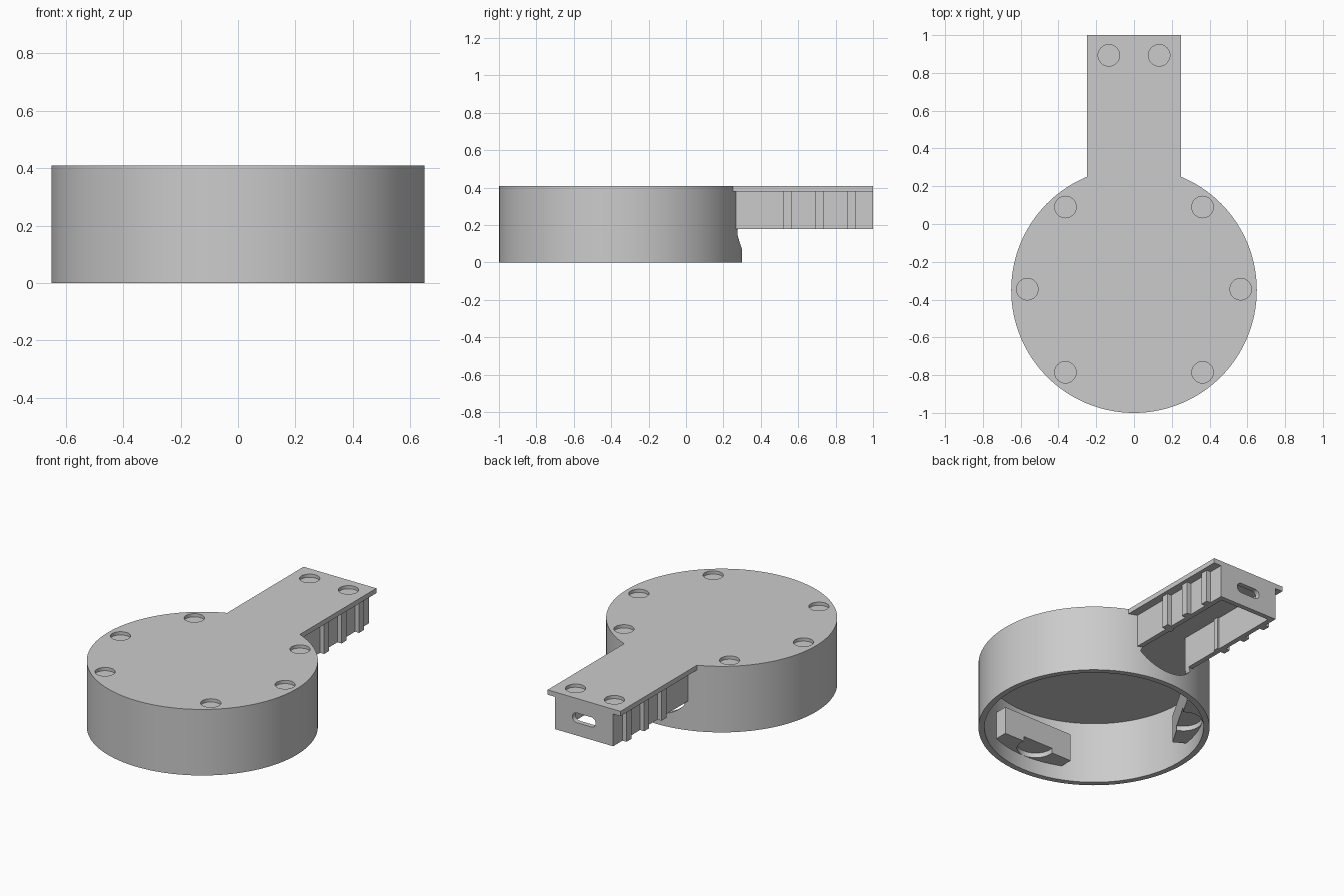
import bpy
import math
from mathutils import Matrix, Vector

if "Cube" in bpy.data.objects:
    bpy.data.objects.remove(bpy.data.objects["Cube"])

grey = bpy.data.materials.new("light grey plastic")
grey.use_nodes = True
COLOUR = (0.6, 0.6, 0.6, 1)
grey.diffuse_color = COLOUR
grey.node_tree.nodes["Principled BSDF"].inputs["Base Color"].default_value = COLOUR

CY = -0.35            # centre of the round body
R, R_IN = 0.65, 0.616
TOP, CEIL, LOW = 0.41, 0.38, 0.18


def prism(name, outline, depth, place):
    """Extrude a flat outline by depth; place maps (u, v, w) to a position."""
    n = len(outline)
    verts = [place(u, v, w) for w in (0, depth) for u, v in outline]
    faces = [tuple(range(n))[::-1], tuple(range(n, 2 * n))]
    faces += [(i, (i + 1) % n, n + (i + 1) % n, n + i) for i in range(n)]
    mesh = bpy.data.meshes.new(name)
    mesh.from_pydata(verts, [], faces)
    obj = bpy.data.objects.new(name, mesh)
    bpy.context.collection.objects.link(obj)
    mesh.materials.append(grey)
    bpy.context.view_layer.objects.active = obj
    bpy.ops.object.mode_set(mode="EDIT")
    bpy.ops.mesh.select_all(action="SELECT")
    bpy.ops.mesh.normals_make_consistent(inside=False)
    bpy.ops.object.mode_set(mode="OBJECT")
    return obj


def arc(r, a0, a1, n, cu=0, cv=0):
    angles = [math.radians(a0 + (a1 - a0) * i / n) for i in range(n + 1)]
    return [(cu + r * math.cos(a), cv + r * math.sin(a)) for a in angles]


def box(name, x0, x1, y0, y1, z0, z1):
    return prism(name, [(x0, y0), (x1, y0), (x1, y1), (x0, y1)], z1 - z0,
                 lambda u, v, w: (u, v, z0 + w))


def disc(name, x, y, r, z0, z1, n=96):
    return prism(name, arc(r, 0, 360, n, x, y)[:-1], z1 - z0,
                 lambda u, v, w: (u, v, z0 + w))


def combine(target, other, operation):
    mod = target.modifiers.new("join", "BOOLEAN")
    mod.operation, mod.object, mod.solver = operation, other, "EXACT"
    bpy.context.view_layer.objects.active = target
    bpy.ops.object.modifier_apply(modifier=mod.name)
    bpy.data.objects.remove(other)


def smooth(obj):
    bpy.ops.object.select_all(action="DESELECT")
    obj.select_set(True)
    bpy.context.view_layer.objects.active = obj
    bpy.ops.object.shade_smooth_by_angle(angle=math.radians(30))


# Round body with the neck and its wider cover plate
housing = disc("housing", 0, CY, R, 0, TOP, 128)
combine(housing, box("neck", -0.2, 0.2, 0, 1, LOW, TOP - 0.01), "UNION")
combine(housing, box("cover_plate", -0.25, 0.25, 0, 1, CEIL, TOP), "UNION")

# Hollow of the body and of the neck
combine(housing, disc("hollow", 0, CY, R_IN, -0.1, CEIL, 128), "DIFFERENCE")
combine(housing, box("channel", -0.17, 0.17, 0.1, 0.97, LOW - 0.02, CEIL), "DIFFERENCE")

# Round-bottomed opening between body and neck
opening = arc(0.237, 220, 320, 24, 0, 0.307)
opening = [(0.17, CEIL - 0.001), (-0.17, CEIL - 0.001), (-0.17, LOW)] + opening + [(0.17, LOW)]
combine(housing, prism("opening", opening, 0.3,
                       lambda u, v, w: (u, 0.1 + w, v)), "DIFFERENCE")

# Rounded slot in the end wall
slot = arc(0.03, -90, 90, 10, 0.05, 0.29) + arc(0.03, 90, 270, 10, -0.05, 0.29)
combine(housing, prism("slot", slot, 0.2, lambda u, v, w: (u, 0.9 + w, v)), "DIFFERENCE")

# Shallow round recesses in the top
for side in (-1, 1):
    for x, y in ((0.565, -0.345), (0.363, 0.09), (0.363, -0.785), (0.133, 0.893)):
        combine(housing, disc("recess", side * x, y, 0.057, TOP - 0.02, TOP + 0.05, 40),
                "DIFFERENCE")
smooth(housing)

# Vertical ribs outside the neck, and one guide inside each wall
for side, label in ((-1, "right"), (1, "left")):
    for y in (0.542, 0.713, 0.885):
        xs = sorted((side * 0.195, side * 0.228))
        box(label + "_rib", *xs, y - 0.023, y + 0.023, LOW, CEIL + 0.005)
    xs = sorted((side * 0.16, side * 0.175))
    box(label + "_inner_guide", *xs, 0.51, 0.54, LOW, CEIL + 0.005)

# Three mounting blocks inside the wall, each with a round pocket underneath
for k in range(3):
    block = box("mounting_block", -0.24, 0.24, -0.7, -0.49, 0.09, 0.26)
    combine(block, disc("trim", 0, 0, 0.63, 0, 0.4, 128), "INTERSECT")
    combine(block, disc("pocket", 0, -0.51, 0.105, 0, 0.12, 40), "DIFFERENCE")
    turn = Matrix.Rotation(math.radians(120 * k), 4, "Z")
    block.data.transform(Matrix.Translation(Vector((0, CY, 0))) @ turn)
    smooth(block)
